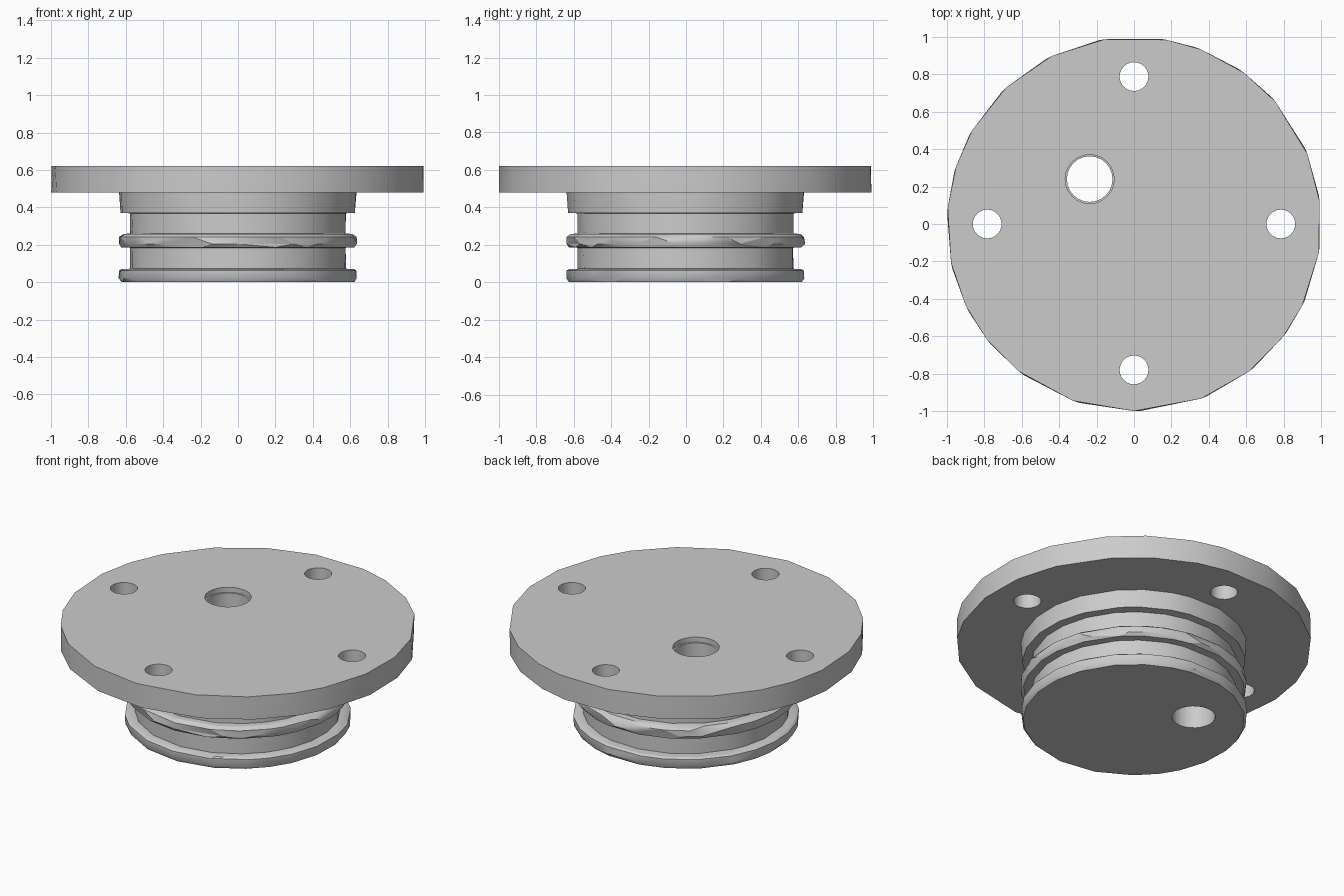
import bpy, bmesh, random
from math import sin, cos, radians

random.seed(4)
if "Cube" in bpy.data.objects:
    bpy.data.objects.remove(bpy.data.objects["Cube"], do_unlink=True)

grey = bpy.data.materials.new("plain grey")
grey.use_nodes = True
colour = (0.6, 0.6, 0.6, 1)
grey.diffuse_color = colour
grey.node_tree.nodes["Principled BSDF"].inputs["Base Color"].default_value = colour


def loft(name, angles, rings):
    """Closed solid from rings of (radius, height, angle wobble, twist)."""
    bm = bmesh.new()
    loops = []
    for radius, z, wobble, twist in rings:
        turned = [radians(a + twist + random.uniform(-wobble, wobble)) for a in angles]
        loops.append([bm.verts.new((radius * cos(t), radius * sin(t), z)) for t in turned])
    sides = []
    count = len(angles)
    for low, high in zip(loops, loops[1:]):
        for i in range(count):
            j = (i + 1) % count
            sides.append(bm.faces.new((low[i], low[j], high[j], high[i])))
    bm.faces.new(loops[0][::-1])
    bm.faces.new(loops[-1])
    bmesh.ops.triangulate(bm, faces=sides)
    bmesh.ops.recalc_face_normals(bm, faces=bm.faces)
    mesh = bpy.data.meshes.new(name)
    bm.to_mesh(mesh)
    bm.free()
    mesh.materials.append(grey)
    obj = bpy.data.objects.new(name, mesh)
    bpy.context.collection.objects.link(obj)
    return obj


# Turned body: bottom lip, two ring grooves, shoulder and wide flange
outline = [-185, -168, -154, -142, -128, -109, -90, -69, -52, -37, -26, -9,
           7, 22, 41, 54, 69, 80, 99, 116, 133, 150, 162]
LIP, GROOVE = 0.638, 0.58
body = loft("flanged_plug", outline, [
    (0.625, 0.0, 2, 0),
    (LIP, 0.02, 3, 2),
    (LIP, 0.062, 3, 0),
    (0.625, 0.07, 3, 0),
    (GROOVE, 0.072, 2, 0),
    (GROOVE, 0.184, 2, 0),
    (0.625, 0.186, 3, 0),
    (LIP, 0.205, 4, 3),
    (LIP, 0.242, 4, -2),
    (0.615, 0.258, 3, 0),
    (GROOVE, 0.26, 2, 0),
    (GROOVE, 0.368, 2, 0),
    (0.63, 0.371, 2, 0),
    (LIP, 0.48, 1, 0),
    (1.0, 0.48, 0, 2),
    (1.0, 0.622, 0, 0),
])

# Cutters: four bolt holes and one off-centre port with a relieved mouth
circle = range(0, 360, 15)
cutters = []
for x, y in ((0.785, 0), (-0.785, 0), (0, 0.788), (0, -0.78)):
    hole = loft("bolt_hole_cutter", circle, [(0.077, 0.4, 0, 0), (0.077, 0.7, 0, 0)])
    hole.location = (x, y, 0)
    cutters.append(hole)
port = loft("port_cutter", circle, [(0.122, -0.1, 0, 0), (0.122, 0.59, 0, 0),
                                    (0.131, 0.591, 0, 0), (0.131, 0.7, 0, 0)])
port.location = (-0.237, 0.24, 0)
cutters.append(port)

bpy.ops.object.select_all(action='DESELECT')
bpy.context.view_layer.objects.active = body
body.select_set(True)
for cutter in cutters:
    cutter.hide_render = True
    mod = body.modifiers.new("hole", 'BOOLEAN')
    mod.operation = 'DIFFERENCE'
    mod.solver = 'EXACT'
    mod.object = cutter
    bpy.ops.object.modifier_apply(modifier=mod.name)
    bpy.data.objects.remove(cutter, do_unlink=True)

bpy.ops.object.shade_smooth_by_angle(angle=radians(25))
